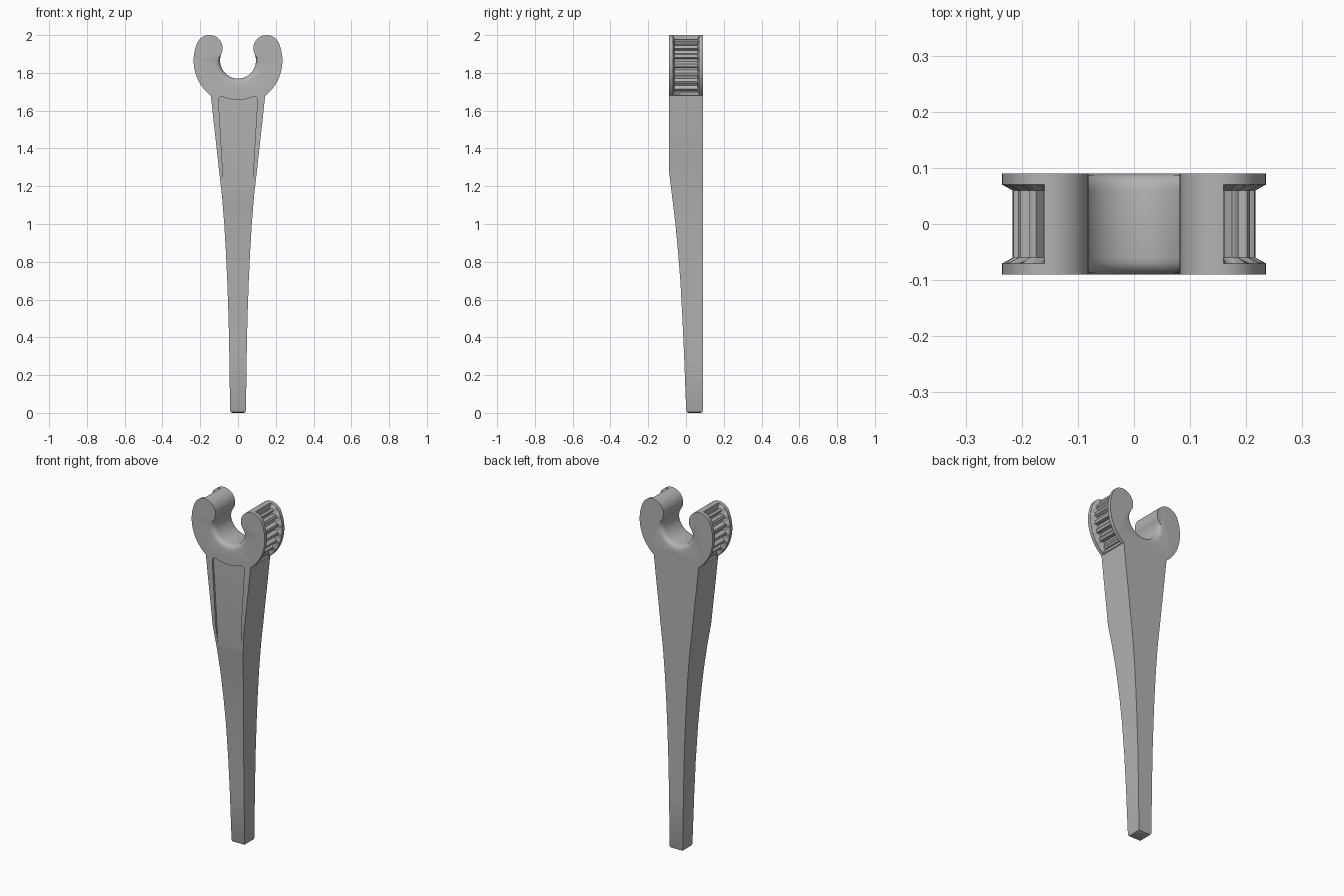
import bpy, bmesh, math
from math import sin, cos, radians, pi

cube = bpy.data.objects.get("Cube")
if cube:
    bpy.data.objects.remove(cube)

grey = bpy.data.materials.new("plain grey")
grey.use_nodes = True
colour = (0.45, 0.45, 0.45, 1)
grey.diffuse_color = colour
grey.node_tree.nodes["Principled BSDF"].inputs["Base Color"].default_value = colour

CENTRE_Z, OUTER, INNER, HALF = 1.865, 0.235, 0.095, 0.09
MID, TIP_R = (OUTER + INNER) / 2, (OUTER - INNER) / 2
TIP_ANGLE = 23.4
FILLET, PITCH = 0.03, 0.054


def loft(name, rings):
    """Skin a stack of equal closed rings and cap both ends."""
    bm = bmesh.new()
    layers = [[bm.verts.new(p) for p in ring] for ring in rings]
    for a, b in zip(layers, layers[1:]):
        for i in range(len(a)):
            j = (i + 1) % len(a)
            bm.faces.new((a[i], a[j], b[j], b[i]))
    bm.faces.new(layers[0])
    bm.faces.new(layers[-1])
    bmesh.ops.recalc_face_normals(bm, faces=bm.faces)
    mesh = bpy.data.meshes.new(name)
    bm.to_mesh(mesh)
    bm.free()
    obj = bpy.data.objects.new(name, mesh)
    mesh.materials.append(grey)
    bpy.context.collection.objects.link(obj)
    return obj


def combine(target, other, operation):
    mod = target.modifiers.new(operation.lower(), "BOOLEAN")
    mod.object, mod.operation, mod.solver = other, operation, "EXACT"
    bpy.context.view_layer.objects.active = target
    bpy.ops.object.modifier_apply(modifier=mod.name)
    bpy.data.objects.remove(other)


def tooth_depth(s):
    """Depth below the flange rim at distance s along the groove."""
    phase = abs((s / PITCH) % 1 - 0.5) * 2
    return 0.018 + 0.02 * min(1, max(0, (phase - 0.35) / 0.3))


def head_ring(y):
    """Open-jawed outline at depth y, with groove, teeth and bore fillet."""
    wall = min(1, max(0, (0.07 - abs(y)) / 0.01))
    over = max(0, abs(y) - (HALF - FILLET))
    flare = FILLET - math.sqrt(max(0, FILLET ** 2 - over ** 2))
    half = []
    # Outer rim
    for i in range(114):
        a = -90 + i * (90 + TIP_ANGLE) / 113
        depth = tooth_depth(radians(a) * OUTER) * wall if a > -50 else 0
        r = OUTER - depth
        half.append((r * cos(radians(a)), r * sin(radians(a))))
    # Rounded jaw tip
    tx, tz = MID * cos(radians(TIP_ANGLE)), MID * sin(radians(TIP_ANGLE))
    for i in range(1, 45):
        a = TIP_ANGLE + 4 * i
        s = radians(TIP_ANGLE) * OUTER + radians(4 * i) * TIP_R
        r = TIP_R - (tooth_depth(s) * wall if a < 82 else 0)
        half.append((tx + r * cos(radians(a)), tz + r * sin(radians(a))))
    # Bore
    for i in range(39):
        a = TIP_ANGLE - i * (90 + TIP_ANGLE) / 38
        fade = min(1, (TIP_ANGLE - a) / 40)
        r = INNER + flare * fade * fade * (3 - 2 * fade)
        half.append((r * cos(radians(a)), r * sin(radians(a))))
    mirrored = [(-x, z) for x, z in half[-2:0:-1]]
    return [(x, y, CENTRE_Z + z) for x, z in half + mirrored]


# Jaw head with toothed grooves between two flanges
levels = [0.06, 0.07, 0.075, 0.08, 0.084, 0.087, HALF]
wrench = loft("wrench", [head_ring(y) for y in [-v for v in reversed(levels)] + levels])

# Tapered handle: height, half width, front depth
stations = [(0.012, 0.042, 0.001), (0.3, 0.046, -0.01), (0.5, 0.05, -0.019),
            (0.7, 0.057, -0.03), (0.85, 0.064, -0.042), (1.0, 0.073, -0.056),
            (1.15, 0.085, -0.074), (1.28, 0.1, -HALF), (1.4, 0.113, -HALF),
            (1.55, 0.13, -HALF), (1.7, 0.146, -HALF)]


def handle_ring(z, w, front, inset=0):
    w, front, back = w - inset, front + inset, HALF - inset
    return [(-w, front, z), (w, front, z), (w, back, z), (-w, back, z)]


foot = [handle_ring(0, 0.042, 0.001, 0.012), handle_ring(0.004, 0.042, 0.001, 0.004)]
handle = loft("handle", foot + [handle_ring(*s) for s in stations])
combine(wrench, handle, "UNION")

# Shallow front panel with an arched top and rounded corners
edge = [(-0.07, 1.1), (0.07, 1.1), (0.102, 1.64), (0.102, 1.66), (0.096, 1.672), (0.086, 1.674)]
for i in range(-6, 7):
    x = -0.075 * i / 6
    edge.append((x, 1.657 + 2.5 * x * x))
edge += [(-x, z) for x, z in reversed(edge[2:6])]
cutter = loft("panel_cutter", [[(x, y, z) for x, z in edge] for y in (-0.2, -0.078)])
cutter.hide_render = True
combine(wrench, cutter, "DIFFERENCE")

# Smooth shading with crisp edges
bpy.ops.object.select_all(action="DESELECT")
wrench.select_set(True)
bpy.context.view_layer.objects.active = wrench
bpy.ops.object.shade_smooth_by_angle(angle=radians(28))
